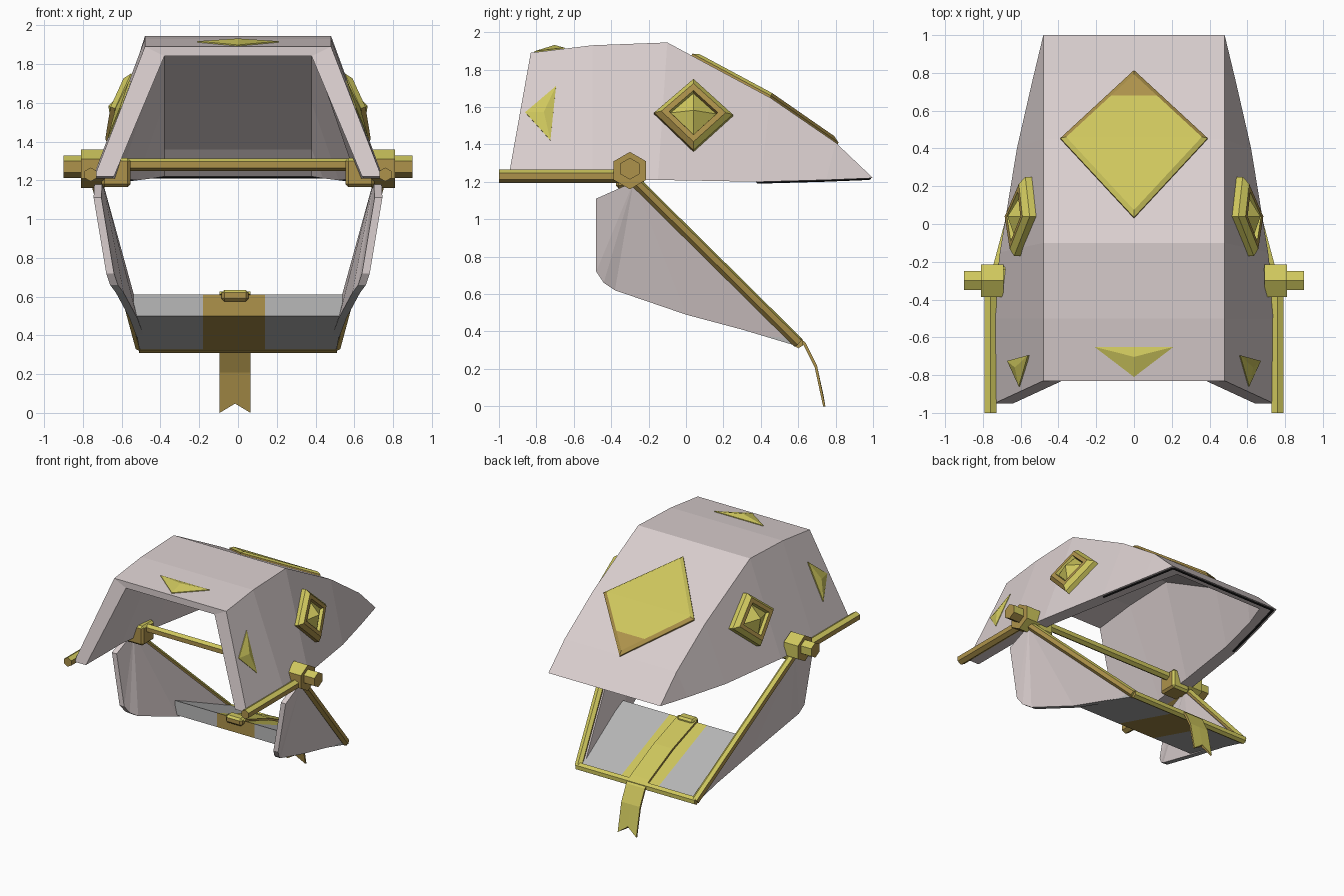
import bpy
import bmesh
from math import pi
from mathutils import Vector

cube = bpy.data.objects.get("Cube")
if cube:
    bpy.data.objects.remove(cube)


def material(name, rgb):
    m = bpy.data.materials.new(name)
    m.use_nodes = True
    m.diffuse_color = (*rgb, 1)
    m.node_tree.nodes["Principled BSDF"].inputs["Base Color"].default_value = (*rgb, 1)
    return m


GREY, PALE, YELLOW, BRONZE, BLACK = range(5)
MATS = [material("shell grey", (0.48, 0.48, 0.48)),
        material("pale lining", (0.70, 0.62, 0.62)),
        material("yellow gold", (0.62, 0.57, 0.11)),
        material("dark gold", (0.42, 0.29, 0.07)),
        material("black edge", (0.01, 0.01, 0.01))]


def finish(name, bm, rule):
    """Clean the mesh, colour its faces by the rule and link it."""
    bmesh.ops.remove_doubles(bm, verts=bm.verts, dist=0.0005)
    bmesh.ops.recalc_face_normals(bm, faces=bm.faces)
    for f in bm.faces:
        f.material_index = rule(f)
    me = bpy.data.meshes.new(name)
    bm.to_mesh(me)
    bm.free()
    for m in MATS:
        me.materials.append(m)
    ob = bpy.data.objects.new(name, me)
    bpy.context.collection.objects.link(ob)
    return ob


def gold(f):
    return YELLOW if f.normal.z > 0.35 or f.normal.y > 0.5 else BRONZE


def yellow(f):
    return YELLOW


def loft(bm, rings, closed=True):
    """Bridge equal rings of points; returns the rings as vertices."""
    vs = [[bm.verts.new(p) for p in r] for r in rings]
    for a, b in zip(vs, vs[1:]):
        n = len(a)
        for i in range(n if closed else n - 1):
            bm.faces.new((a[i], a[(i + 1) % n], b[(i + 1) % n], b[i]))
    return vs


def rod(name, a, b, radius, rule=gold, sides=6):
    a, b = Vector(a), Vector(b)
    bm = bmesh.new()
    bmesh.ops.create_cone(bm, cap_ends=True, segments=sides, radius1=radius,
                          radius2=radius, depth=(b - a).length)
    turn = (b - a).to_track_quat('Z', 'Y').to_matrix()
    bmesh.ops.transform(bm, matrix=turn.to_4x4(), verts=bm.verts)
    bmesh.ops.translate(bm, vec=(a + b) / 2, verts=bm.verts)
    return finish(name, bm, rule)


def box(name, centre, size, bevel=0.015):
    bm = bmesh.new()
    bmesh.ops.create_cube(bm, size=1)
    bmesh.ops.scale(bm, vec=size, verts=bm.verts)
    bmesh.ops.translate(bm, vec=centre, verts=bm.verts)
    bmesh.ops.bevel(bm, geom=bm.edges[:], offset=bevel, segments=1, affect='EDGES')
    return finish(name, bm, gold)


# Canopy shell: crest line (y, z) and lower edge (x, y, z) at each station
CREST = [(-0.83, 1.89), (-0.5, 1.93), (-0.1, 1.945), (0.45, 1.65), (0.8, 1.41), (1, 1.22)]
EDGE = [(0.74, -0.95, 1.22), (0.75, -0.5, 1.21), (0.71, -0.15, 1.21),
        (0.62, 0.4, 1.2), (0.54, 0.75, 1.21), (0.48, 1, 1.22)]
HALF, WALL = 0.48, 0.1


def canopy():
    bm = bmesh.new()
    rings = []
    for (ty, tz), (ex, ey, ez) in zip(CREST, EDGE):
        last = ty == 1
        drop, back = (0, 0.07) if last else (0.05, 0)
        outer = [(ex, ey, ez), (HALF, ty, tz)]
        inner = [(HALF - WALL, ty - back, tz - drop), (ex - WALL, ey - back, ez)]
        mirror = lambda pts: [(-x, y, z) for x, y, z in reversed(pts)]
        rings.append(outer + mirror(outer) + mirror(inner) + inner)
    # Ring order: outer right to left, then inner left to right
    rings = [r[:4] + r[4:] for r in rings]
    vs = loft(bm, rings)
    lining = set()
    for k in range(5):
        for i in (4, 5, 6):
            lining.add(k * 8 + i)
    bm.faces.ensure_lookup_table()
    for i in lining:
        bm.faces[i].tag = True
    a = vs[0]
    for q in ((0, 1, 6, 7), (1, 2, 5, 6), (2, 3, 4, 5)):
        bm.faces.new([a[i] for i in q]).tag = True
    b = vs[-1]
    bm.faces.new((b[1], b[2], b[5], b[6]))
    finish("canopy_shell", bm, lambda f: PALE if f.tag else GREY)


canopy()
trail = [EDGE[3], EDGE[4], EDGE[5]]
for s in (1, -1):
    for a, b in zip(trail, trail[1:]):
        rod("canopy_edge_piping", (s * (a[0] - 0.02), a[1] - 0.02, a[2]),
            (s * (b[0] - 0.02), b[1] - 0.02, b[2]), 0.01, lambda f: BLACK)
rod("canopy_back_piping", (-0.46, 0.98, 1.22), (0.46, 0.98, 1.22), 0.01, lambda f: BLACK)


def lerp(table, y):
    for (y0, v0), (y1, v1) in zip(table, table[1:]):
        if y <= y1:
            break
    return v0 + (v1 - v0) * (y - y0) / (y1 - y0)


def top_point(x, y):
    return Vector((x, y, lerp(CREST, y)))


def side_point(y, z):
    top = lerp(CREST, y)
    low = lerp([(e[1], e[0]) for e in EDGE], y)
    return Vector((HALF + (top - z) / (top - 1.21) * (low - HALF), y, z))


def ring(points, scale, lift):
    c = sum(points, Vector()) / len(points)
    return [c + (p - c) * scale + lift for p in points]


def stud(name, points, steps, apex=None, rule=yellow, split=None):
    """Raised ornament: scaled rings, then a point or a folded flat top."""
    bm = bmesh.new()
    vs = loft(bm, [ring(points, s, l) for s, l in steps])
    top = vs[-1]
    if apex is not None:
        tip = bm.verts.new(sum(points, Vector()) / len(points) + apex)
        for i in range(len(top)):
            bm.faces.new((top[i], top[(i + 1) % len(top)], tip))
    else:
        bm.faces.new((top[0], top[1], top[3]))
        bm.faces.new((top[1], top[2], top[3]))
    bm.faces.new(vs[0])
    if split:
        bmesh.ops.bisect_plane(bm, geom=bm.verts[:] + bm.edges[:] + bm.faces[:],
                               plane_co=(0, split, 0), plane_no=(0, 1, 0))
    return finish(name, bm, rule)


# Large diamond plate on the rear slope
up = Vector((0, 0.012, 0.025))
stud("rear_diamond", [top_point(0, 0.03), top_point(0.39, 0.45),
                      top_point(0, 0.81), top_point(-0.39, 0.45)],
     [(1, -up), (1, up * 0.4), (0.92, up)], split=0.68,
     rule=lambda f: BRONZE if f.calc_center_median().y > 0.68 or f.normal.z < 0.6 else YELLOW)

# Triangle above the front opening
up = Vector((0, 0, 0.02))
stud("front_triangle", [top_point(-0.21, -0.65), top_point(0, -0.81), top_point(0.21, -0.65)],
     [(1, -up), (1, up * 0.3)], up * 1.3)

for s, side in ((1, "left"), (-1, "right")):
    flip = lambda p: Vector((s * p[0], p[1], p[2]))

    # Side ornaments
    out = flip(Vector((0.95, 0, 0.3)))
    tri = [flip(side_point(*p)) for p in ((-0.86, 1.57), (-0.695, 1.71), (-0.725, 1.42))]
    stud(side + "_triangle", tri, [(1, out * -0.02), (1, out * 0.008)], out * 0.025)
    gem = [flip(side_point(*p)) for p in ((0.04, 1.36), (0.25, 1.55), (0.04, 1.74), (-0.17, 1.56))]
    stud(side + "_gem_frame", gem, [(1, out * -0.03), (1, out * 0.035), (0.82, out * 0.065),
                                    (0.62, out * 0.065), (0.58, out * 0.03)], rule=gold)
    stud(side + "_gem", gem, [(0.6, out * 0.02), (0.58, out * 0.04)], out * 0.1)

    # Pivot hub, pin and rail
    rod(side + "_hub", flip((0.69, -0.3, 1.26)), flip((0.81, -0.3, 1.26)), 0.1)
    rod(side + "_pin", flip((0.8, -0.3, 1.27)), flip((0.9, -0.3, 1.27)), 0.058)
    box(side + "_hub_block", flip((0.63, -0.3, 1.24)), (0.15, 0.15, 0.15))
    rod(side + "_rail", flip((0.76, -1, 1.23)), flip((0.76, -0.3, 1.23)), 0.036)
    rod(side + "_strut", flip((0.74, -0.3, 1.23)), flip((0.5, 0.6, 0.34)), 0.03)

    # Cheek plate, a fan from the hub
    outline = [(0.74, -0.28, 1.2), (0.745, -0.48, 1.11), (0.68, -0.48, 0.72), (0.66, -0.44, 0.66),
               (0.63, -0.38, 0.62), (0.56, 0, 0.49), (0.5, 0.6, 0.33)]
    bm = bmesh.new()
    shift = Vector((0.04, 0, 0))
    outer, inner = loft(bm, [[flip(p) for p in outline],
                             [flip(Vector(p) - shift) for p in outline]])
    rim = bm.faces[:]
    for f in rim:
        f.tag = True
    for i in range(1, len(outline) - 1):
        bm.faces.new((outer[0], outer[i], outer[i + 1]))
        bm.faces.new((inner[0], inner[i], inner[i + 1])).tag = True
    finish(side + "_cheek_plate", bm,
           lambda f: PALE if f.tag and f.normal.z > -0.6 else GREY)

rod("cross_bar", (-0.7, -0.3, 1.28), (0.7, -0.3, 1.28), 0.032)
rod("lower_bar", (-0.51, 0.6, 0.34), (0.51, 0.6, 0.34), 0.03)

# Chin plate with a gold band across its middle
bm = bmesh.new()
section = [(0, 0.61), (0, 0.5), (0.6, 0.32), (0.6, 0.36)]
ends = loft(bm, [[(x * (0.94 if z < 0.4 else 1), y, z) for y, z in section] for x in (-0.54, 0.54)])
for e in ends:
    bm.faces.new(e)
for x in (-0.18, 0.14):
    bmesh.ops.bisect_plane(bm, geom=bm.verts[:] + bm.edges[:] + bm.faces[:],
                           plane_co=(x, 0, 0), plane_no=(1, 0, 0))
finish("chin_plate", bm,
       lambda f: gold(f) if -0.18 < f.calc_center_median().x < 0.14 else GREY)
box("buckle", (-0.015, 0, 0.605), (0.14, 0.08, 0.06))

# Strap over the chin plate, ending in a forked tail
path = [(0, 0.625), (0.3, 0.52), (0.58, 0.385), (0.64, 0.34), (0.7, 0.22), (0.735, 0.06)]
bm = bmesh.new()
rows = []
for dy, dz in ((0, 0), (-0.012, -0.012)):
    pts = [[(x - 0.015, y + dy, z + dz) for x in (-0.08, 0, 0.08)] for y, z in path]
    pts[-1][0] = (-0.095, 0.745 + dy, 0)
    pts[-1][2] = (0.065, 0.745 + dy, 0)
    rows.append(loft(bm, pts, closed=False))
a, b = [[r[0] for r in v] + v[-1][1:] + [r[2] for r in v[-2::-1]] + [v[0][1]] for v in rows]
for i in range(len(a)):
    j = (i + 1) % len(a)
    bm.faces.new((a[i], a[j], b[j], b[i]))
finish("strap", bm, gold)
